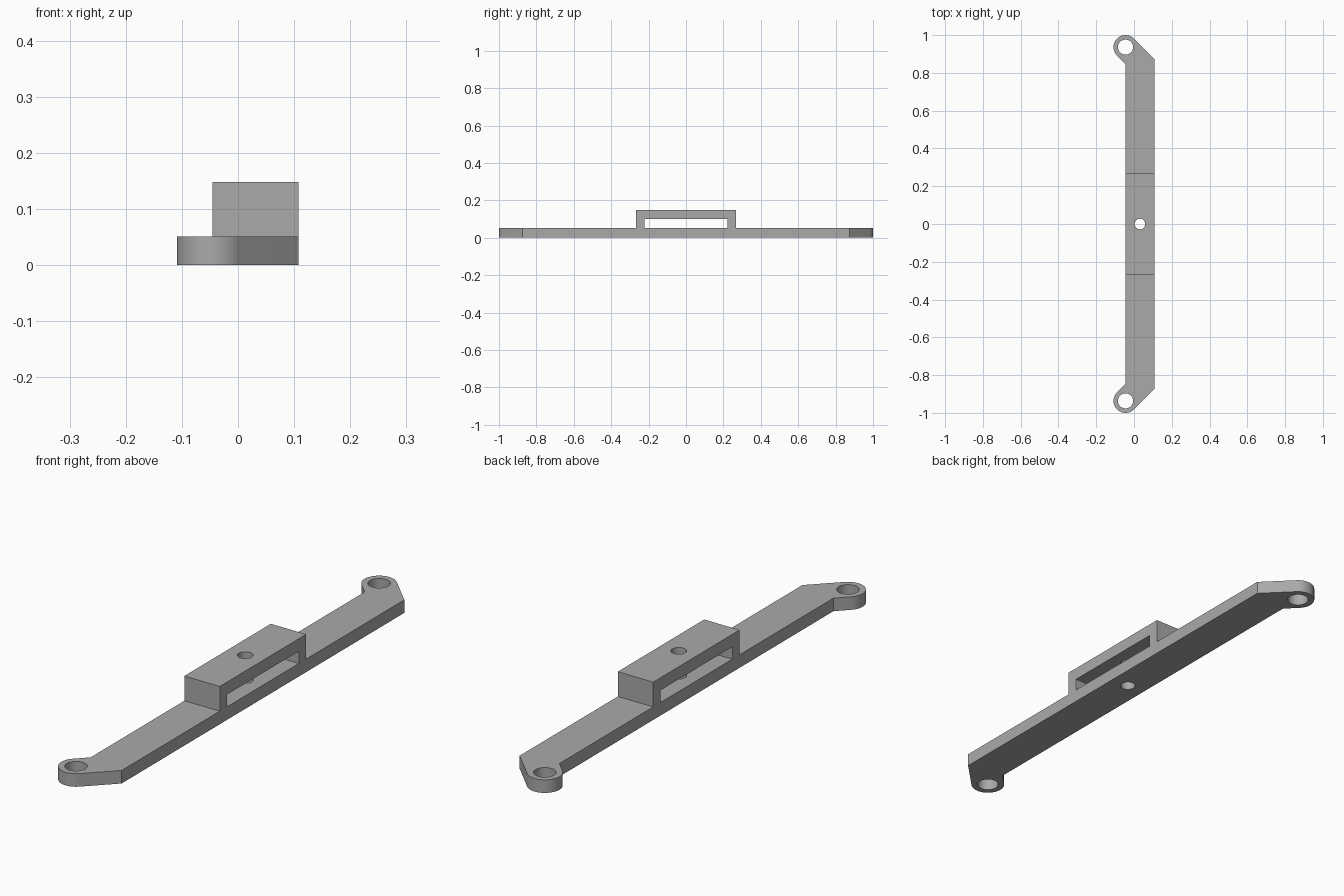
import bpy, bmesh
from math import cos, sin, radians

if "Cube" in bpy.data.objects:
    bpy.data.objects.remove(bpy.data.objects["Cube"], do_unlink=True)

LEFT, RIGHT = -0.045, 0.108      # bar sides
THICK, TOP = 0.051, 0.148        # bar thickness, bridge height
EYE_Y, EYE_R, HOLE_R = 0.9365, 0.0635, 0.04

grey = bpy.data.materials.new("plain grey")
grey.use_nodes = True
grey.diffuse_color = (0.4, 0.4, 0.4, 1)
grey.node_tree.nodes["Principled BSDF"].inputs["Base Color"].default_value = (0.4, 0.4, 0.4, 1)


def prism(name, outline, z0, z1):
    """Extrude a flat outline from z0 up to z1."""
    bm = bmesh.new()
    face = bm.faces.new([bm.verts.new((x, y, z0)) for x, y in outline])
    new = bmesh.ops.extrude_face_region(bm, geom=[face])["geom"]
    verts = [v for v in new if isinstance(v, bmesh.types.BMVert)]
    bmesh.ops.translate(bm, verts=verts, vec=(0, 0, z1 - z0))
    bmesh.ops.recalc_face_normals(bm, faces=bm.faces)
    mesh = bpy.data.meshes.new(name)
    bm.to_mesh(mesh)
    bm.free()
    mesh.materials.append(grey)
    obj = bpy.data.objects.new(name, mesh)
    bpy.context.collection.objects.link(obj)
    return obj


def arc(cx, cy, r, start, end, steps):
    angles = [radians(start + (end - start) * i / steps) for i in range(steps + 1)]
    return [(cx + r * cos(a), cy + r * sin(a)) for a in angles]


def box(name, x0, x1, half_y, z0, z1):
    return prism(name, [(x0, -half_y), (x1, -half_y), (x1, half_y), (x0, half_y)], z0, z1)


def drill(name, x, y, r):
    return prism(name, arc(x, y, r, 0, 360, 48)[:-1], -0.1, 0.3)


def combine(target, other, operation):
    mod = target.modifiers.new(operation, "BOOLEAN")
    mod.operation, mod.solver, mod.object = operation, "EXACT", other
    bpy.context.view_layer.objects.active = target
    bpy.ops.object.modifier_apply(modifier=mod.name)
    bpy.data.objects.remove(other, do_unlink=True)


# Bar outline: one end with its rounded eye, then mirrored to the other end
diagonal = EYE_R * 2 ** 0.5
end = [(RIGHT, EYE_Y + diagonal - (RIGHT - LEFT))]
end += arc(LEFT, EYE_Y, EYE_R, 45, 225, 32)
end += [(LEFT, EYE_Y - diagonal)]
bracket = prism("mounting_bracket", end + [(x, -y) for x, y in reversed(end)], 0, THICK)

# Raised bridge with a slot running through it
combine(bracket, box("bridge", LEFT, RIGHT, 0.267, THICK / 2, TOP), "UNION")
combine(bracket, box("slot_cutter", LEFT - 0.1, RIGHT + 0.1, 0.222, THICK, 0.099), "DIFFERENCE")

# End holes and the central screw hole
for y in (EYE_Y, -EYE_Y):
    combine(bracket, drill("eye_cutter", LEFT, y, HOLE_R), "DIFFERENCE")
combine(bracket, drill("screw_cutter", (LEFT + RIGHT) / 2, 0, 0.028), "DIFFERENCE")

# Merge coplanar faces and keep the edges crisp
bm = bmesh.new()
bm.from_mesh(bracket.data)
bmesh.ops.remove_doubles(bm, verts=bm.verts, dist=0.0001)
bmesh.ops.dissolve_limit(bm, angle_limit=radians(1), verts=bm.verts, edges=bm.edges)
bm.to_mesh(bracket.data)
bm.free()
bpy.ops.object.select_all(action="DESELECT")
bracket.select_set(True)
bpy.context.view_layer.objects.active = bracket
bpy.ops.object.shade_smooth_by_angle(angle=radians(30))
